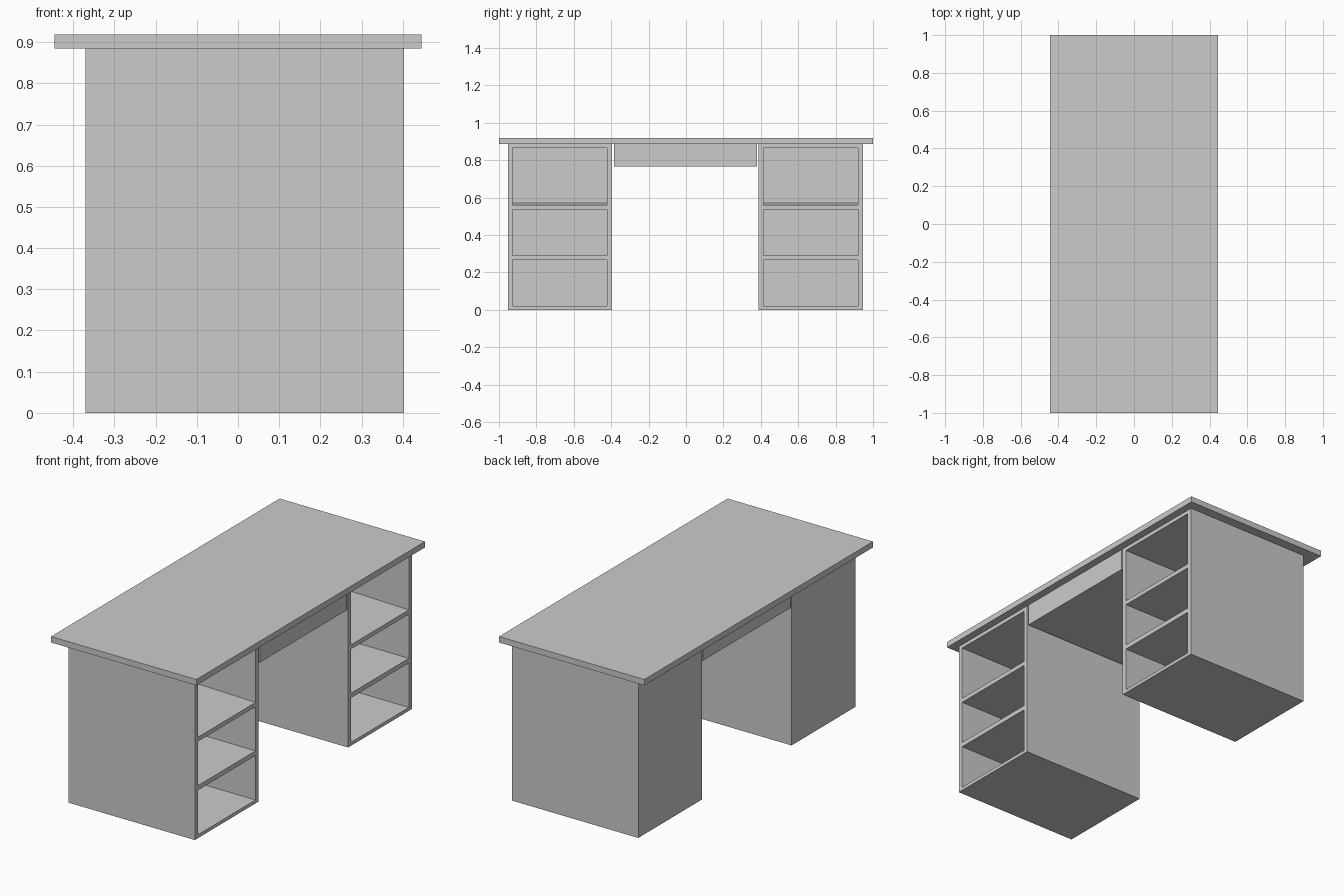
import bpy, bmesh

if "Cube" in bpy.data.objects:
    bpy.data.objects.remove(bpy.data.objects["Cube"])

BACK, FRONT = -0.37, 0.403
UNDER, TOP = 0.885, 0.918


def finish(name, bm):
    bmesh.ops.recalc_face_normals(bm, faces=bm.faces)
    mesh = bpy.data.meshes.new(name)
    bm.to_mesh(mesh)
    bm.free()
    obj = bpy.data.objects.new(name, mesh)
    bpy.context.collection.objects.link(obj)
    return obj


def box(name, lo, hi):
    bm = bmesh.new()
    bmesh.ops.create_cube(bm, size=1)
    for v in bm.verts:
        v.co = [(a + b) / 2 + c * (b - a) for a, b, c in zip(lo, hi, v.co)]
    return finish(name, bm)


def pedestal(name, y0):
    """Cabinet with three open compartments facing +x."""
    ys = [y0, y0 + 0.026, y0 + 0.531, y0 + 0.558]
    zs = [0, 0.019, 0.265, 0.291, 0.535, 0.559, 0.864, UNDER]
    bm = bmesh.new()
    grid = [[bm.verts.new((FRONT, y, z)) for y in ys] for z in zs]

    # front frame, with a pocket in each compartment cell
    for j in range(len(zs) - 1):
        for i in range(len(ys) - 1):
            ring = [grid[j][i], grid[j][i + 1], grid[j + 1][i + 1], grid[j + 1][i]]
            if i == 1 and j % 2 == 1:
                lift = 0.018 if j == 5 else 0  # top shelf rises to the back
                deep = [bm.verts.new((BACK + 0.025, v.co.y, v.co.z + (lift if k < 2 else 0)))
                        for k, v in enumerate(ring)]
                for k in range(4):
                    n = (k + 1) % 4
                    bm.faces.new((ring[k], ring[n], deep[n], deep[k]))
                bm.faces.new(deep)
            else:
                bm.faces.new(ring)

    # outer shell and back
    edges = [e for e in bm.edges if e.is_boundary]
    new = bmesh.ops.extrude_edge_only(bm, edges=edges)["geom"]
    for v in new:
        if isinstance(v, bmesh.types.BMVert):
            v.co.x = BACK
    rim = [e for e in new if isinstance(e, bmesh.types.BMEdge) and e.is_boundary]
    bmesh.ops.contextual_create(bm, geom=rim)
    return finish(name, bm)


# worktop
box("desk_top", (-0.445, -1, UNDER), (0.445, 1, TOP))

# two cabinets
pedestal("left_pedestal", -0.953)
pedestal("right_pedestal", 0.388)

# centre drawer between the cabinets
box("centre_drawer", (BACK, -0.385, 0.765), (FRONT, 0.38, UNDER))
